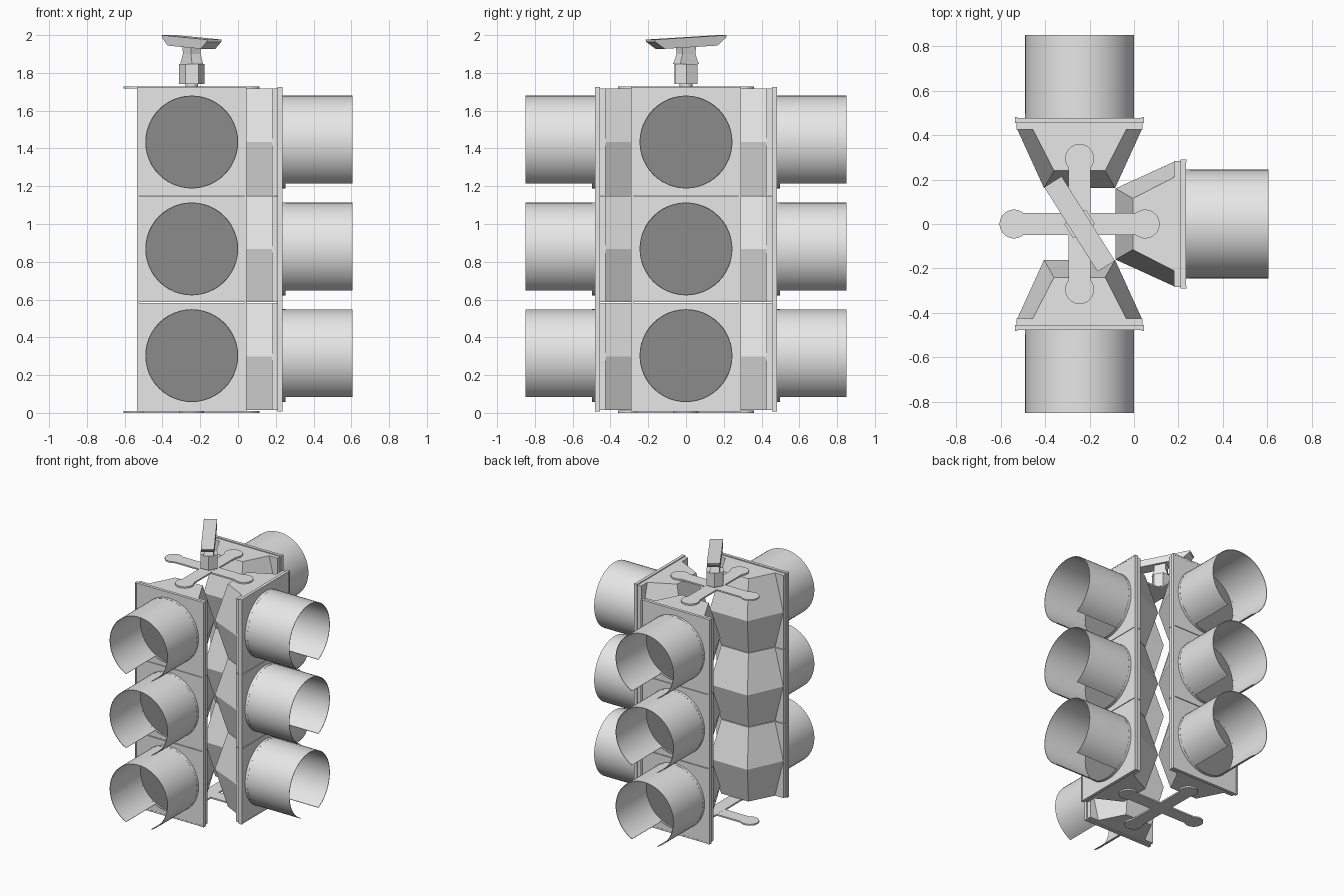
import bpy, bmesh, math
from mathutils import Matrix, Vector

if "Cube" in bpy.data.objects:
    bpy.data.objects.remove(bpy.data.objects["Cube"])


def material(name, value):
    m = bpy.data.materials.new(name)
    m.use_nodes = True
    col = (value, value, value, 1)
    m.diffuse_color = col
    m.node_tree.nodes["Principled BSDF"].inputs["Base Color"].default_value = col
    return m


GREY = material("light grey", 0.8)
DARK = material("dark grey lens", 0.26)
CX = -0.245                      # x of the shared centre post
CENTRE = Matrix.Translation((CX, 0, 0))


def finish(name, bm, mat, matrix, smooth=False, fix=True):
    if fix:
        bmesh.ops.recalc_face_normals(bm, faces=bm.faces)
    me = bpy.data.meshes.new(name)
    bm.to_mesh(me)
    bm.free()
    me.materials.append(mat)
    ob = bpy.data.objects.new(name, me)
    bpy.context.collection.objects.link(ob)
    ob.matrix_world = matrix
    if smooth:
        bpy.ops.object.select_all(action='DESELECT')
        ob.select_set(True)
        bpy.context.view_layer.objects.active = ob
        bpy.ops.object.shade_smooth_by_angle(angle=math.radians(35))
    return ob


def loft(bm, rings):
    """Skin closed rings of equal length and cap both ends."""
    vs = [[bm.verts.new(p) for p in r] for r in rings]
    n = len(vs[0])
    for a, b in zip(vs, vs[1:]):
        for i in range(n):
            j = (i + 1) % n
            bm.faces.new((a[i], a[j], b[j], b[i]))
    bm.faces.new(vs[0])
    bm.faces.new(vs[-1])


def box(bm, lo, hi):
    loft(bm, [[(lo[0], lo[1], z), (hi[0], lo[1], z), (hi[0], hi[1], z), (lo[0], hi[1], z)]
              for z in (lo[2], hi[2])])


def circle(r, n, z, turn=0.0):
    return [(r * math.cos(turn + math.tau * i / n), r * math.sin(turn + math.tau * i / n), z)
            for i in range(n)]


def tube(bm, r, wall, d0, d1, zc, gap=0.0, n=48):
    """Thin pipe along -y, optionally with a slot of half-angle gap at the bottom."""
    start = -math.pi / 2 + gap
    sweep = math.tau - 2 * gap
    rows = []
    for i in range(n + 1):
        a = start + sweep * i / n
        c, s = math.cos(a), math.sin(a)
        rows.append([bm.verts.new((q * c, -d, zc + q * s))
                     for q, d in ((r, d0), (r, d1), (r - wall, d1), (r - wall, d0))])
    for a, b in zip(rows, rows[1:]):
        for k in range(4):
            m = (k + 1) % 4
            bm.faces.new((a[k], a[m], b[m], b[k]))
    if gap:
        bm.faces.new(rows[0])
        bm.faces.new(rows[-1])
    else:
        bmesh.ops.remove_doubles(bm, verts=bm.verts, dist=1e-5)


# Three signal heads, each of three stacked sections
SECTIONS = [(0.015, 0.581), (0.586, 1.147), (1.151, 1.717)]


def housing_ring(front, back, depth, z):
    return [(-front, -0.425, z), (front, -0.425, z), (back, -depth, z), (-back, -depth, z)]


for side, turn in (("front", 0), ("left", 90), ("back", 180)):
    M = CENTRE @ Matrix.Rotation(math.radians(turn), 4, 'Z')
    for k, (z0, z1) in enumerate(SECTIONS):
        tag = f"{side}_{('lower', 'middle', 'upper')[k]}"
        zc = (0.303, 0.868, 1.434)[k]

        # Faceted housing, widest at mid height
        bm = bmesh.new()
        loft(bm, [housing_ring(0.21, 0.115, 0.24, z0),
                  housing_ring(0.28, 0.16, 0.162, (z0 + z1) / 2),
                  housing_ring(0.21, 0.115, 0.24, z1)])
        finish(tag + "_housing", bm, GREY, M)

        # Face plate
        bm = bmesh.new()
        box(bm, (-0.283, -0.477, z0), (0.283, -0.425, z1))
        finish(tag + "_face_plate", bm, GREY, M)

        # Lens and its collar
        bm = bmesh.new()
        pts = circle(0.241, 48, 0)
        loft(bm, [[(x, -d, zc + y) for x, y, _ in pts] for d in (0.470, 0.484)])
        finish(tag + "_lens", bm, DARK, M, True)
        bm = bmesh.new()
        tube(bm, 0.246, 0.005, 0.47, 0.497, zc)
        finish(tag + "_collar", bm, GREY, M, True)

        # Visor, open along the bottom
        bm = bmesh.new()
        tube(bm, 0.245, 0.004, 0.476, 0.85, zc, math.radians(26))
        finish(tag + "_visor", bm, GREY, M, True)

    # Raised lip along both upright edges and across top and bottom
    bm = bmesh.new()
    for s in (-1, 1):
        xs = sorted((s * 0.279, s * 0.291))
        box(bm, (xs[0], -0.481, 0.008), (xs[1], -0.455, 1.724))
    for z in (0.008, 1.714):
        box(bm, (-0.279, -0.478, z), (0.279, -0.455, z + 0.010))
    finish(side + "_edge_lip", bm, GREY, M)

# Cross brackets at top and bottom: a bar with rounded pads, laid both ways
for name, z in (("top", 1.717), ("bottom", 0.0)):
    for k in range(2):
        outline = []
        a0 = math.asin(0.05 / 0.065)
        for s in (0, math.pi):
            for i in range(25):
                a = -(math.pi - a0) + 2 * (math.pi - a0) * i / 24
                p = Vector((0.295 + 0.065 * math.cos(a), 0.065 * math.sin(a), 0))
                outline.append(Matrix.Rotation(s, 3, 'Z') @ p)
        bm = bmesh.new()
        loft(bm, [[(p.x, p.y, h) for p in outline] for h in (z, z + 0.011 + 0.0005 * k)])
        finish(f"{name}_bracket_{k + 1}", bm, GREY,
               CENTRE @ Matrix.Rotation(k * math.pi / 2, 4, 'Z'))

# Post, hexagonal nut and neck on top
bm = bmesh.new()
loft(bm, [circle(0.034, 16, 1.725), circle(0.034, 16, 1.75)])
finish("post", bm, GREY, CENTRE, True)
TILT = Matrix.Rotation(math.atan2(-0.846, 0.534), 4, 'Z')
bm = bmesh.new()
loft(bm, [circle(0.068, 6, 1.742), circle(0.068, 6, 1.848)])
finish("hex_nut", bm, GREY, CENTRE @ TILT)
bm = bmesh.new()
loft(bm, [[(-a, -b, z), (a, -b, z), (a, b, z), (-a, b, z)]
          for a, b, z in ((0.058, 0.035, 1.848), (0.04, 0.03, 1.90), (0.045, 0.03, 1.95))])
finish("neck", bm, GREY, CENTRE @ TILT)

# Slightly tilted hanger cap with sloped ends
bm = bmesh.new()
loft(bm, [[(-a, -0.046, z), (a, -0.046, z), (a, 0.046, z), (-a, 0.046, z)]
          for a, z in ((0.165, -0.052), (0.222, -0.012), (0.225, 0.0))])
finish("hanger_cap", bm, GREY,
       Matrix.Translation((CX, 0, 1.988)) @ TILT @ Matrix.Rotation(math.radians(3), 4, 'Y'))
